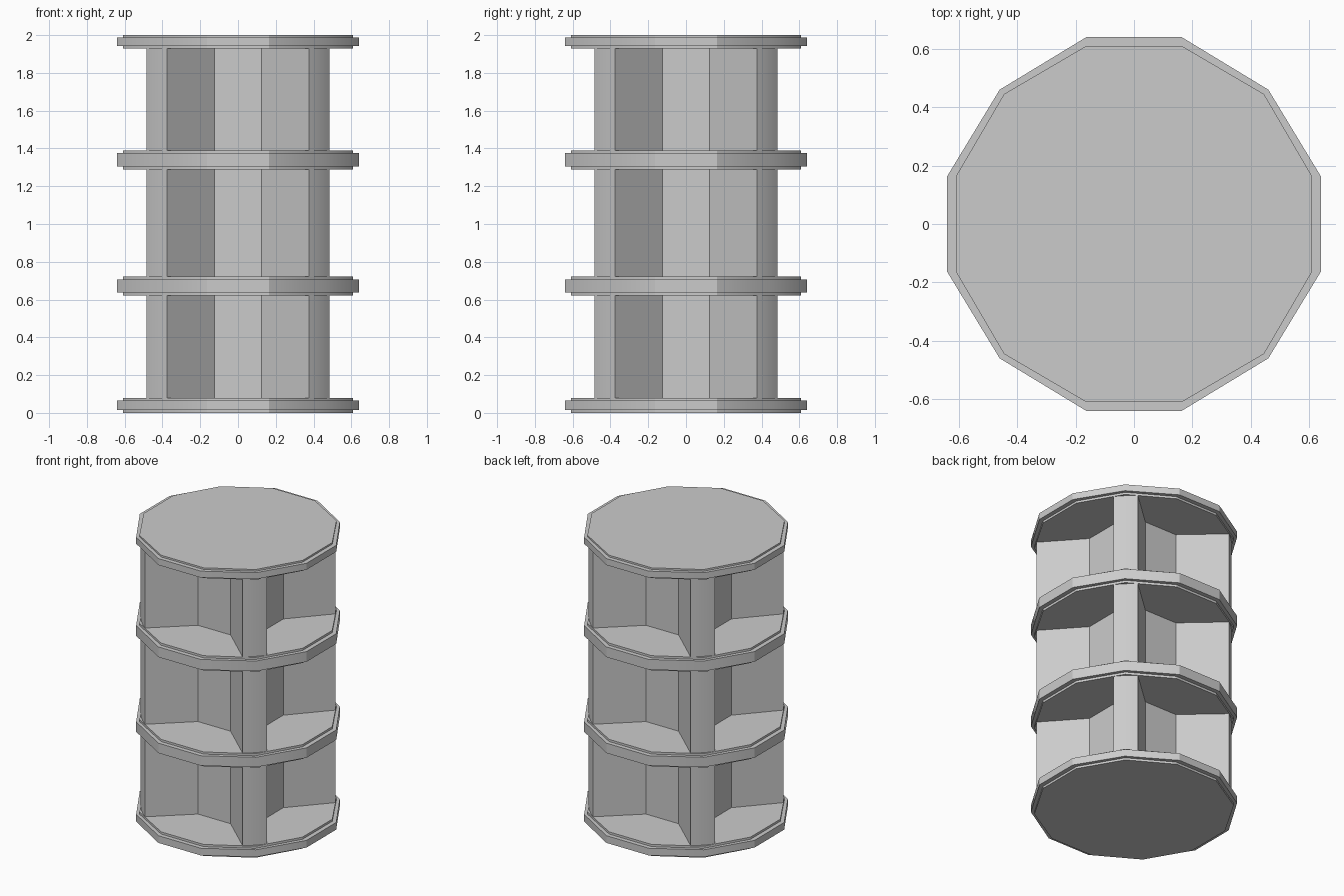
import bpy
import bmesh
import math

cube = bpy.data.objects.get("Cube")
if cube:
    bpy.data.objects.remove(cube, do_unlink=True)

grey = bpy.data.materials.new("plain_grey")
grey.use_nodes = True
colour = (0.6, 0.6, 0.6, 1)
grey.diffuse_color = colour
grey.node_tree.nodes["Principled BSDF"].inputs["Base Color"].default_value = colour


def four_way(points):
    """Repeat a quarter outline around z."""
    outline = []
    for turn in range(4):
        c, s = [(1, 0), (0, 1), (-1, 0), (0, -1)][turn]
        outline += [(c * x - s * y, s * x + c * y) for x, y in points]
    return outline


def loft(name, sections):
    """Skin a stack of (outline, z) sections and cap both ends."""
    bm = bmesh.new()
    rings = [[bm.verts.new((x, y, z)) for x, y in outline] for outline, z in sections]
    n = len(rings[0])
    for low, high in zip(rings, rings[1:]):
        for i in range(n):
            j = (i + 1) % n
            bm.faces.new((low[i], low[j], high[j], high[i]))
    bm.faces.new(rings[0][::-1])
    bm.faces.new(rings[-1])
    bmesh.ops.recalc_face_normals(bm, faces=bm.faces)
    mesh = bpy.data.meshes.new(name)
    bm.to_mesh(mesh)
    bm.free()
    mesh.materials.append(grey)
    obj = bpy.data.objects.new(name, mesh)
    bpy.context.collection.objects.link(obj)
    bpy.ops.object.select_all(action="DESELECT")
    obj.select_set(True)
    bpy.context.view_layer.objects.active = obj
    bpy.ops.object.shade_smooth_by_angle(angle=math.radians(30))


# Twelve-sided shelf outlines: slab and projecting rim
slab = four_way([(0.163, -0.61), (0.445, -0.445), (0.61, -0.163)])
rim = four_way([(0.163, -0.64), (0.46, -0.46), (0.64, -0.163)])

# Shelf boards: (bottom, rim bottom, rim top, top)
boards = {
    "base_board": (0, 0.015, 0.065, 0.08),
    "lower_shelf": (0.622, 0.638, 0.707, 0.722),
    "upper_shelf": (1.288, 1.304, 1.375, 1.39),
    "top_board": (1.928, 1.943, 1.988, 2.0),
}
for name, (z0, z1, z2, z3) in boards.items():
    loft(name, [(slab, z0), (slab, z1), (rim, z1), (rim, z2), (slab, z2), (slab, z3)])

# Core with four curved-front dividers on the diagonals, one per tier
start, end = math.atan2(-0.485, 0.375), math.atan2(-0.375, 0.485)
steps = 6
arc = [(0.613 * math.cos(a), 0.613 * math.sin(a))
       for a in (start + (end - start) * i / steps for i in range(steps + 1))]
divider = four_way([(0.125, -0.26)] + arc + [(0.26, -0.125)])
levels = list(boards.values())
for tier, (below, above) in enumerate(zip(levels, levels[1:])):
    loft(f"divider_core_{tier + 1}", [(divider, below[3]), (divider, above[0])])
